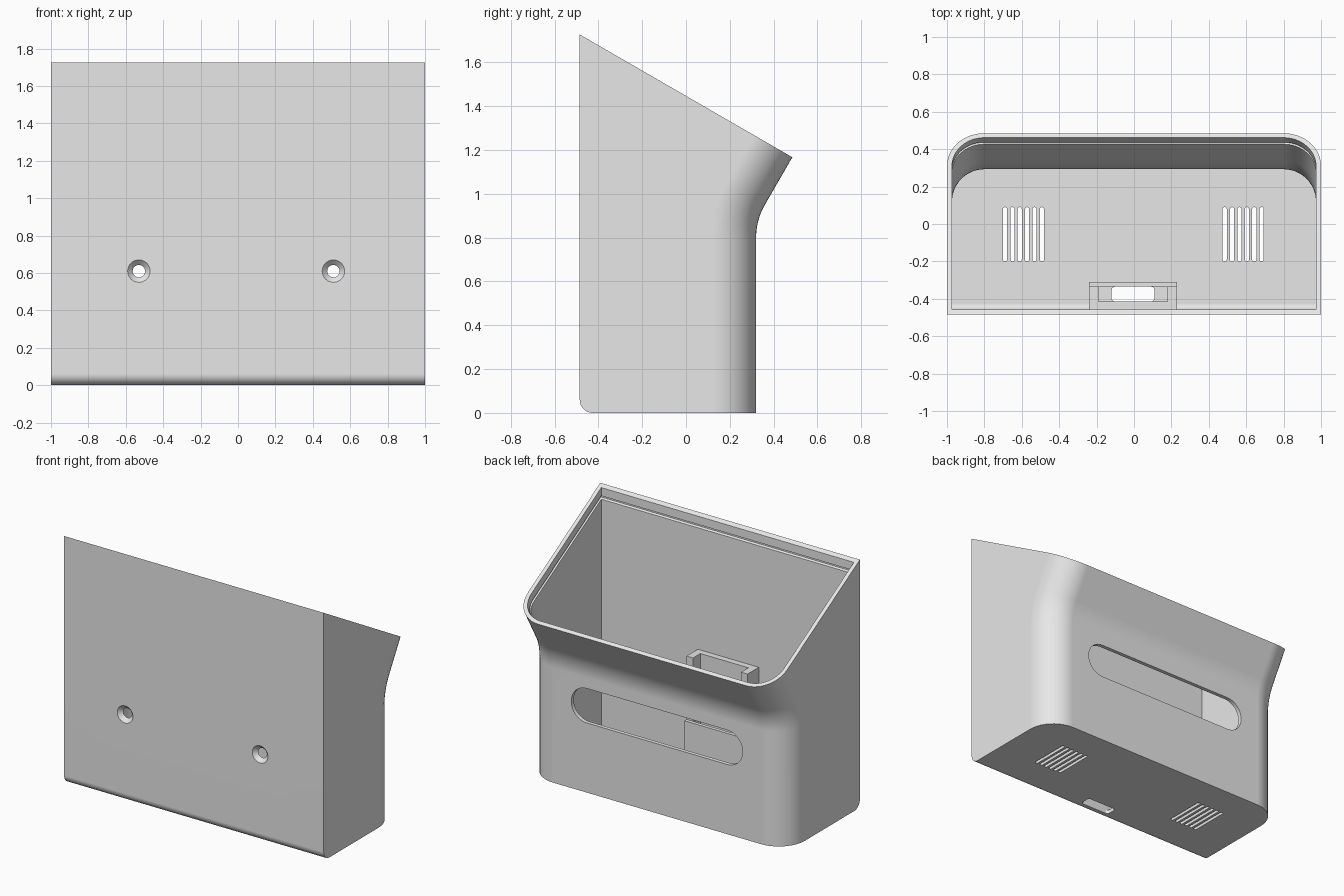
import bpy, bmesh, math
from mathutils import Matrix, Vector

if "Cube" in bpy.data.objects:
    bpy.data.objects.remove(bpy.data.objects["Cube"], do_unlink=True)

WALL = 0.027
GROOVE = 0.014
TILT = math.radians(30)
FRONT = -0.485
PIVOT_Y, PIVOT_Z, BEND = 0.62, 0.8, 0.3

grey = bpy.data.materials.new("plain grey")
grey.use_nodes = True
grey.diffuse_color = (0.8, 0.8, 0.8, 1)
grey.node_tree.nodes["Principled BSDF"].inputs["Base Color"].default_value = (0.8, 0.8, 0.8, 1)


def finish(name, bm):
    bmesh.ops.recalc_face_normals(bm, faces=bm.faces)
    mesh = bpy.data.meshes.new(name)
    bm.to_mesh(mesh)
    bm.free()
    mesh.materials.append(grey)
    ob = bpy.data.objects.new(name, mesh)
    bpy.context.collection.objects.link(ob)
    return ob


def ring(bm, angle, t, inset):
    """D-shaped section on a plane turned about the bend axis, moved t along its normal."""
    c, s = math.cos(angle), math.sin(angle)
    reach = BEND + inset
    back_y = PIVOT_Y - reach * c + t * s
    back_z = PIVOT_Z + reach * s + t * c
    length = (back_y - FRONT - inset) / c
    half, r = 1 - inset, 0.2 - inset
    side = [(half, length)]
    for i in range(13):
        a = math.pi / 2 * i / 12
        side.append((half - r + r * math.cos(a), r - r * math.sin(a)))
    pts = side + [(-x, d) for x, d in reversed(side)]
    return [bm.verts.new((x, back_y - d * c, back_z + d * s)) for x, d in pts]


def rounded_prism(bm, u, v, w, h, r, lo, hi, axis="Z"):
    """Rounded rectangle extruded from lo to hi along an axis."""
    ends = []
    for depth in (lo, hi):
        loop = []
        for q, (su, sv) in enumerate(((1, 1), (-1, 1), (-1, -1), (1, -1))):
            for i in range(9):
                a = math.pi / 2 * (q + i / 8)
                pu = u + su * (w / 2 - r) + r * math.cos(a)
                pv = v + sv * (h / 2 - r) + r * math.sin(a)
                loop.append(bm.verts.new((pu, pv, depth) if axis == "Z" else (pu, depth, pv)))
        ends.append(loop)
    bridge(bm, *ends)
    for loop in ends:
        bm.faces.new(loop)


def bridge(bm, a, b):
    for i in range(len(a)):
        j = (i + 1) % len(a)
        bm.faces.new((a[i], a[j], b[j], b[i]))


def extrude_up(bm, outline, lo, hi):
    a, b = [[bm.verts.new((x, y, z)) for x, y in outline] for z in (lo, hi)]
    bridge(bm, a, b)
    bm.faces.new(a)
    bm.faces.new(b)


# Shell: outside from base to rim, then inside from rim to floor
bends = [TILT * i / 10 for i in range(11)]
levels = [(0, -PIVOT_Z, 0)] + [(a, 0, 0) for a in bends] + [(TILT, 0.25, 0)]
levels += [(TILT, 0.25, WALL), (TILT, 0.2, WALL), (TILT, 0.2, GROOVE),
           (TILT, 0.18, GROOVE), (TILT, 0.18, WALL)]
levels += [(a, 0, WALL) for a in reversed(bends)] + [(0, WALL - PIVOT_Z, WALL)]
bm = bmesh.new()
rings = [ring(bm, *level) for level in levels]
for lower, upper in zip(rings, rings[1:]):
    bridge(bm, lower, upper)
bm.faces.new(rings[0])
bm.faces.new(rings[-1])
# Rounded front bottom edge, outside and inside
for loop, radius in ((rings[0], 0.06), (rings[-1], 0.033)):
    edge = bm.edges.get((loop[0], loop[-1]))
    bmesh.ops.bevel(bm, geom=[edge], offset=radius, segments=8, profile=0.5, affect="EDGES")
shell = finish("shell", bm)

# Openings: back slot, cable hole, vents and countersunk screw holes
bm = bmesh.new()
rounded_prism(bm, 0, 0.605, 1.32, 0.24, 0.119, 0.22, 0.4, "Y")
rounded_prism(bm, -0.005, -0.375, 0.23, 0.08, 0.02, -0.1, 0.1)
for start in (-0.69, 0.485):
    for i in range(6):
        rounded_prism(bm, start + 0.0395 * i, -0.055, 0.022, 0.29, 0.0105, -0.1, 0.1)
for x in (-0.53, 0.51):
    place = Matrix.Translation(Vector((x, -0.4715, 0.61))) @ Matrix.Rotation(-math.pi / 2, 4, "X")
    bmesh.ops.create_cone(bm, cap_ends=True, segments=32, radius1=0.07, radius2=0.023,
                          depth=0.047, matrix=place)
cutter = finish("opening_cutter", bm)
cutter.hide_render = True

cut = shell.modifiers.new("openings", "BOOLEAN")
cut.operation = "DIFFERENCE"
cut.solver = "EXACT"
cut.object = cutter
bpy.context.view_layer.objects.active = shell
shell.select_set(True)
bpy.ops.object.modifier_apply(modifier=cut.name)
bpy.data.objects.remove(cutter, do_unlink=True)
bpy.ops.object.shade_smooth_by_angle(angle=math.radians(30))
weighted = shell.modifiers.new("weighted normals", "WEIGHTED_NORMAL")
weighted.keep_sharp = True

# Connector holder: tall channel on the front wall with a low back plate
bm = bmesh.new()
left, right, wall, mid, back = -0.24, 0.23, -0.46, -0.415, -0.335
extrude_up(bm, [(left, wall), (right, wall), (right, back), (right - 0.05, back),
                (right - 0.05, mid), (left + 0.05, mid), (left + 0.05, back), (left, back)],
           0.02, 0.784)
finish("connector_holder", bm)
bm = bmesh.new()
extrude_up(bm, [(left, back), (right, back), (right, -0.31), (left, -0.31)], 0.02, 0.343)
finish("holder_back_plate", bm)
